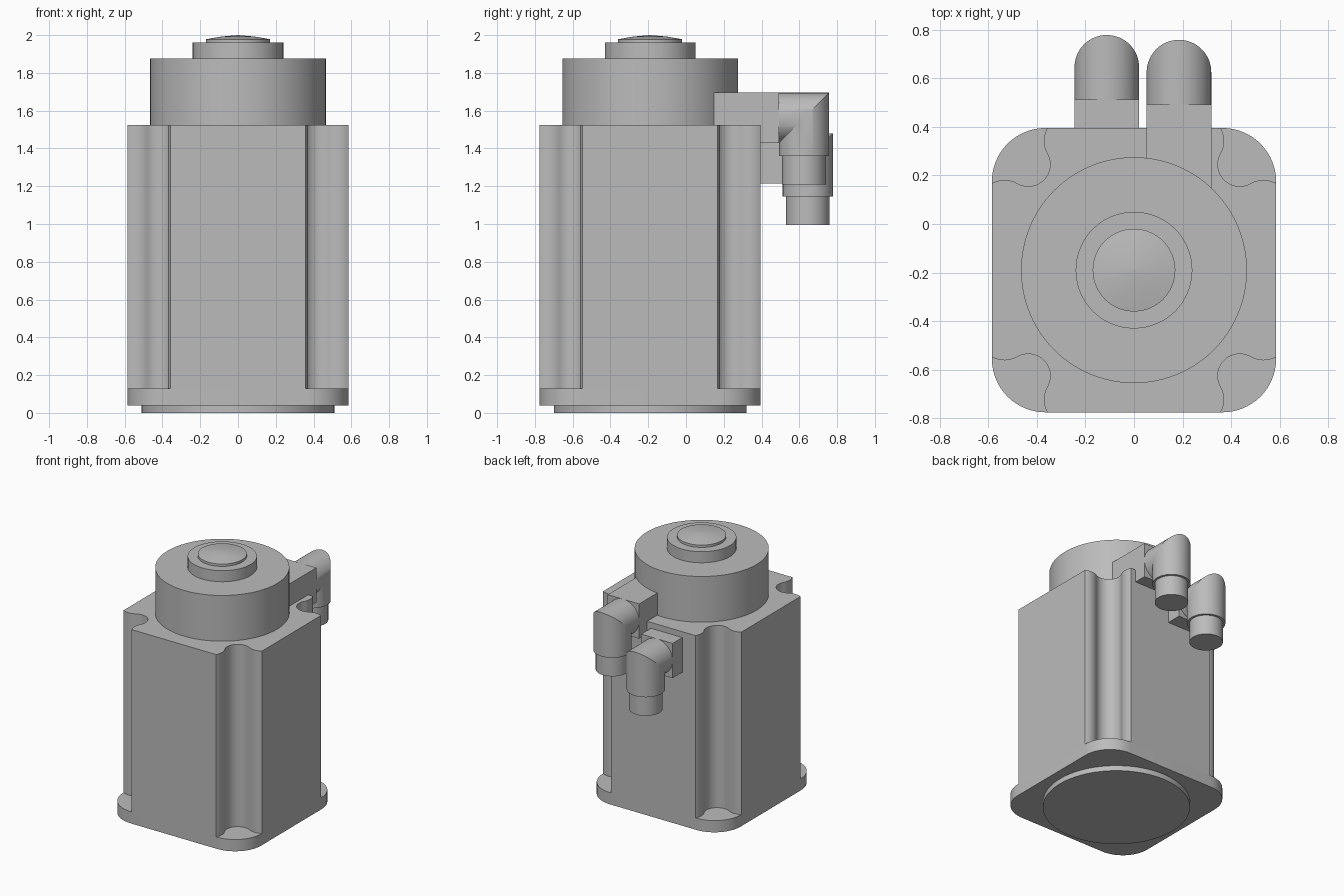
import bpy, bmesh
from math import sin, cos, pi, radians

AXIS_Y = -0.19   # housing axis
HALF = 0.585     # half width of the square housing

cube = bpy.data.objects.get("Cube")
if cube:
    bpy.data.objects.remove(cube, do_unlink=True)

grey = bpy.data.materials.new("plain grey")
grey.use_nodes = True
colour = (0.5, 0.5, 0.5, 1)
grey.diffuse_color = colour
grey.node_tree.nodes["Principled BSDF"].inputs["Base Color"].default_value = colour


def finish(bm, name):
    bmesh.ops.recalc_face_normals(bm, faces=bm.faces)
    mesh = bpy.data.meshes.new(name)
    bm.to_mesh(mesh)
    bm.free()
    mesh.materials.append(grey)
    obj = bpy.data.objects.new(name, mesh)
    bpy.context.collection.objects.link(obj)
    bpy.ops.object.select_all(action="DESELECT")
    obj.select_set(True)
    bpy.context.view_layer.objects.active = obj
    bpy.ops.object.shade_smooth_by_angle(angle=radians(25))
    return obj


def loft(name, rings):
    """Skin a list of matching closed rings and cap both ends."""
    bm = bmesh.new()
    loops = [[bm.verts.new(p) for p in ring] for ring in rings]
    for a, b in zip(loops, loops[1:]):
        for i in range(len(a)):
            bm.faces.new((a[i - 1], a[i], b[i], b[i - 1]))
    bm.faces.new(loops[0])
    bm.faces.new(loops[-1])
    return finish(bm, name)


def arc(cx, cy, r, start, end, n=10):
    angles = [radians(start + (end - start) * i / n) for i in range(n + 1)]
    return [(cx + r * cos(a), cy + r * sin(a)) for a in angles]


def circle(r, n=96):
    return [(r * cos(2 * pi * i / n), r * sin(2 * pi * i / n)) for i in range(n)]


def prism(name, outline, z0, z1, x=0, y=AXIS_Y):
    return loft(name, [[(x + u, y + v, z) for u, v in outline] for z in (z0, z1)])


def four_corners(corner):
    """Repeat one corner of an outline clockwise around the axis."""
    outline = []
    for _ in range(4):
        outline += corner
        corner = [(v, -u) for u, v in corner]
    return outline


def box(name, x0, x1, y0, y1, z0, z1):
    prism(name, [(x0, y0), (x1, y0), (x1, y1), (x0, y1)], z0, z1, 0, 0)


# Mounting end: centring disc and rounded flange
prism("centring_disc", circle(0.51), 0, 0.04)
prism("mounting_flange", four_corners(arc(HALF - 0.22, HALF - 0.22, 0.22, 90, 0, 16)), 0.04, 0.13)

# Housing with a screw channel down each corner
half = arc(0.266, 0.5325, 0.105, 30, -30) + arc(0.435, 0.435, 0.09, 150, 225)[1:]
channel = half + [(v, u) for u, v in reversed(half[:-1])]
prism("motor_housing", four_corners(channel), 0.13, 1.525)

# Rear cover, collar and shallow domed cap
prism("rear_cover", circle(0.465), 1.525, 1.875)
prism("rear_collar", circle(0.24), 1.875, 1.96)
cap_steps = [(0.17, 1.96), (0.17, 1.978), (0.09, 1.992), (0.002, 2.0)]
loft("cap", [[(u, v + AXIS_Y, z) for u, v in circle(r)] for r, z in cap_steps])


# Angled cable connectors: mount block, mitred elbow, plug end
def connector(side, x, y, top, block_start):
    r = 0.133
    mid = top - r
    box(side + "_connector_block", x - r, x + r, block_start, y - r, top - 2 * r, top)
    ring = circle(r, 64)
    loft(side + "_connector_elbow", [
        [(x + u, y - r - 0.03, mid + v) for u, v in ring],
        [(x + u, y + v, mid + v) for u, v in ring],
        [(x + u, y + v, top - 0.335) for u, v in ring]])
    prism(side + "_connector_plug", circle(0.116, 64), top - 0.485, top - 0.335, x, y)


connector("left", 0.185, 0.625, 1.695, 0.05)
connector("right", -0.112, 0.645, 1.48, 0.35)
